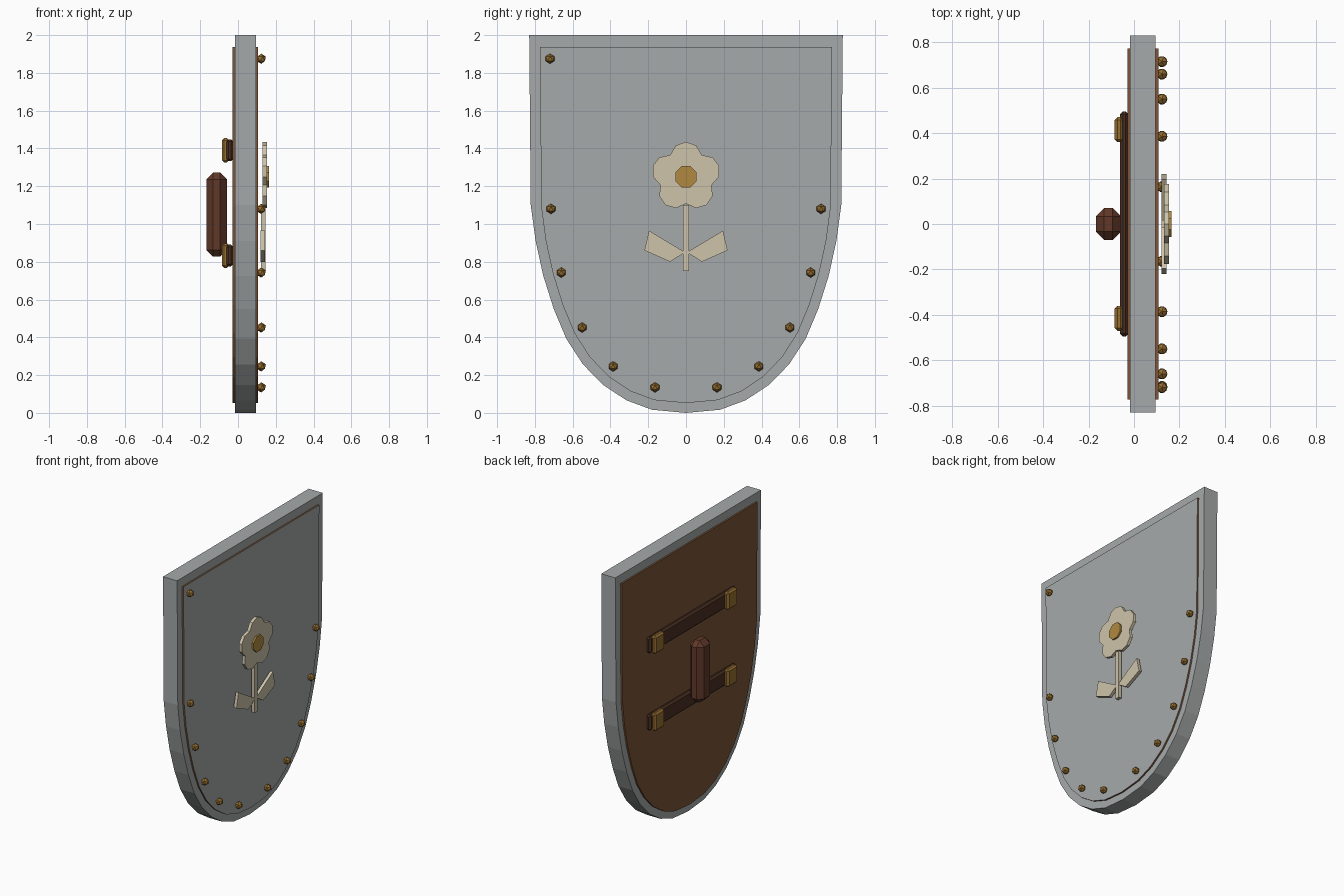
import bpy, bmesh
from math import sin, cos, radians, sqrt, pi

cube = bpy.data.objects.get("Cube")
if cube:
    bpy.data.objects.remove(cube, do_unlink=True)


def material(name, rgb):
    m = bpy.data.materials.new(name)
    m.use_nodes = True
    color = (*rgb, 1)
    m.diffuse_color = color
    m.node_tree.nodes["Principled BSDF"].inputs["Base Color"].default_value = color
    return m


STEEL = material("steel grey", (0.38, 0.40, 0.40))
WOOD = material("board brown", (0.20, 0.09, 0.04))
LEATHER = material("dark leather", (0.07, 0.03, 0.016))
GRIP = material("red brown wood", (0.12, 0.04, 0.022))
BRASS = material("brass", (0.31, 0.16, 0.03))
GOLD = material("gold", (0.44, 0.25, 0.05))
CREAM = material("cream", (0.62, 0.55, 0.40))


def finish(name, bm, *mats):
    bmesh.ops.recalc_face_normals(bm, faces=bm.faces)
    mesh = bpy.data.meshes.new(name)
    bm.to_mesh(mesh)
    bm.free()
    for m in mats:
        mesh.materials.append(m)
    ob = bpy.data.objects.new(name, mesh)
    bpy.context.collection.objects.link(ob)
    return ob


def plate(name, outline, x0, x1, *mats):
    """Extrude a (y, z) outline along x."""
    bm = bmesh.new()
    face = bm.faces.new([bm.verts.new((x0, y, z)) for y, z in outline])
    ext = bmesh.ops.extrude_face_region(bm, geom=[face])
    for v in ext["geom"]:
        if isinstance(v, bmesh.types.BMVert):
            v.co.x = x1
    return finish(name, bm, *mats)


def block(name, center, size, bevel, mat):
    bm = bmesh.new()
    bmesh.ops.create_cube(bm, size=1)
    for v in bm.verts:
        v.co = [c + s * p for c, s, p in zip(center, size, v.co)]
    if bevel:
        bmesh.ops.bevel(bm, geom=bm.edges[:], offset=bevel, segments=1,
                        profile=0.5, affect='EDGES')
    return finish(name, bm, mat)


# Shield outline: straight sides over a rounded point
half_widths = [0.822, 0.796, 0.755, 0.70, 0.634, 0.546, 0.438, 0.315, 0.18, 0]
half = [(0.83, 2.0)] + [(w, 1.1 - 1.1 * sin(radians(10 * i)))
                        for i, w in enumerate(half_widths)]
outline = half + [(-y, z) for y, z in half[-2::-1]]
plate("shield_rim", outline, -0.017, 0.095, STEEL)

# Wooden board, with a steel sheet on its outer side
inner = [(y * 0.932, 0.052 + z * 0.943) for y, z in outline]
board = plate("shield_board", inner, -0.029, 0.107, WOOD, STEEL)
for p in board.data.polygons:
    p.material_index = 1 if p.normal.x > 0.9 else 0

# Rivets along the border
rivets = [(0.715, 1.08), (0.66, 0.743), (0.55, 0.452), (0.386, 0.246), (0.164, 0.135)]
rivets += [(-y, z) for y, z in rivets] + [(-0.72, 1.875)]
for i, (y, z) in enumerate(rivets):
    bm = bmesh.new()
    bmesh.ops.create_icosphere(bm, subdivisions=1, radius=0.027)
    bmesh.ops.translate(bm, verts=bm.verts, vec=(0.123, y, z))
    finish(f"rivet_{i + 1}", bm, BRASS)

# Flower head: five round petals as one outline
flower_z, reach, petal_r = 1.25, 0.1, 0.085
petals = []
for k in range(5):
    for a in (-36, -18, 0, 18):
        t, a = radians(90 + 72 * k + a), radians(a)
        r = reach * cos(a) + sqrt(petal_r ** 2 - (reach * sin(a)) ** 2)
        petals.append((r * cos(t), flower_z + r * sin(t)))
plate("flower_petals", petals, 0.131, 0.153, CREAM)
disc = [(0.061 * cos(pi * (k + 0.5) / 4), flower_z + 0.061 * sin(pi * (k + 0.5) / 4))
        for k in range(8)]
plate("flower_center", disc, 0.135, 0.165, GOLD)

# Stem and leaves
block("flower_stem", (0.133, 0, 0.925), (0.024, 0.034, 0.35), 0, CREAM)
leaf = [(0.196, 0.965), (0.22, 0.86), (0.085, 0.80), (0.005, 0.85)]
for side, s in (("left", -1), ("right", 1)):
    plate(f"leaf_{side}", [(s * y, z) for y, z in leaf], 0.12, 0.142, CREAM)

# Straps with brass clasps on the inner side
for level, z in (("lower", 0.833), ("upper", 1.39)):
    block(f"{level}_strap", (-0.043, 0, z), (0.036, 0.99, 0.115), 0.012, LEATHER)
    for s in (-1, 1):
        block(f"{level}_clasp_{'front' if s < 0 else 'back'}",
              (-0.066, s * 0.415, z), (0.038, 0.11, 0.13), 0.012, BRASS)

# Chamfered hand grip
block("hand_grip", (-0.113, 0, 1.05), (0.11, 0.14, 0.445), 0.036, GRIP)
